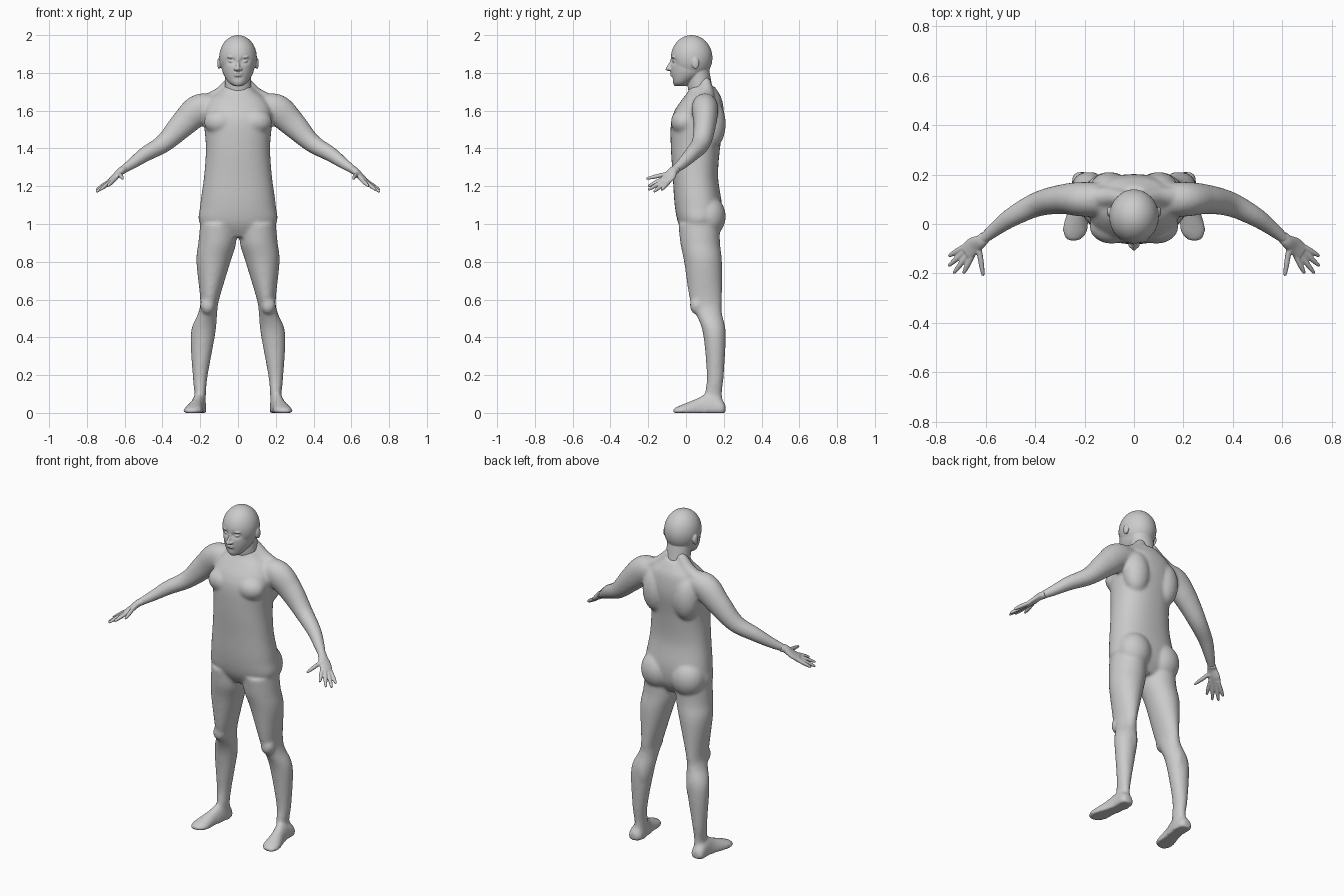
import bpy
import bmesh
from math import sin, cos, pi, exp, copysign
from mathutils import Vector, Matrix

cube = bpy.data.objects.get("Cube")
if cube:
    bpy.data.objects.remove(cube)

grey = bpy.data.materials.new("plain grey")
grey.use_nodes = True
tone = (0.6, 0.6, 0.6, 1)
grey.diffuse_color = tone
grey.node_tree.nodes["Principled BSDF"].inputs["Base Color"].default_value = tone


def spline(rows, steps=6):
    """Smooth interpolation through rows of numbers."""
    padded = [rows[0], *rows, rows[-1]]
    result = []
    for before, start, end, after in zip(padded, padded[1:], padded[2:], padded[3:]):
        for step in range(steps):
            t = step / steps
            row = []
            for p, q, r, s in zip(before, start, end, after):
                slope_in, slope_out = (r - p) / 2, (s - q) / 2
                square = 3 * (r - q) - 2 * slope_in - slope_out
                cubic = 2 * (q - r) + slope_in + slope_out
                row.append(q + t * (slope_in + t * (square + t * cubic)))
            result.append(row)
    return result + [list(rows[-1])]


def skin(bm, rings):
    """Bridge rings of points into a closed shell and return its vertices."""
    loops = [[bm.verts.new(point) for point in ring] for ring in rings]
    for low, high in zip(loops, loops[1:]):
        for i in range(len(low)):
            bm.faces.new((low[i - 1], low[i], high[i], high[i - 1]))
    bm.faces.new(loops[0])
    bm.faces.new(loops[-1])
    return [vert for loop in loops for vert in loop]


def oval(power=2, count=40):
    """Unit outline, boxier for higher powers."""
    def bend(value):
        return copysign(abs(value) ** (2 / power), value)
    angles = [2 * pi * i / count for i in range(count)]
    return [(bend(cos(angle)), bend(sin(angle))) for angle in angles]


def column(bm, rows, power=2):
    """Level slices: height, least x, greatest x, front y, back y."""
    rings = []
    for z, left, right, front, back in spline(rows):
        middle = Vector((left + right, front + back, 2 * z)) / 2
        rings.append([middle + Vector((c * (right - left), s * (back - front), 0)) / 2
                      for c, s in oval(power)])
    return skin(bm, rings)


def centred(bm, rows, power=2):
    """Level slices about the middle: height, half width, front y, back y."""
    return column(bm, [(z, -half, half, front, back) for z, half, front, back in rows], power)


def tube(bm, rows, side):
    """Slices square to a path: x, y, z, radius along side, other radius."""
    rows = spline(rows)
    path = [Vector(row[:3]) for row in rows]
    rings = []
    for i, (*point, wide, thick) in enumerate(rows):
        along = (path[min(i + 1, len(path) - 1)] - path[max(i - 1, 0)]).normalized()
        across = Vector(side)
        across = (across - along * across.dot(along)).normalized()
        up = along.cross(across)
        rings.append([path[i] + across * c * wide + up * s * thick for c, s in oval()])
    return skin(bm, rings)


def blob(bm, centre, radii):
    """Ellipsoid."""
    place = Matrix.Translation(centre) @ Matrix.Diagonal((*radii, 1))
    bmesh.ops.create_icosphere(bm, subdivisions=4, radius=1, matrix=place)


def mirror(bm):
    """Copy everything so far to the other side."""
    everything = bm.verts[:] + bm.edges[:] + bm.faces[:]
    copy = bmesh.ops.duplicate(bm, geom=everything)
    for item in copy["geom"]:
        if isinstance(item, bmesh.types.BMVert):
            item.co.x *= -1


def fuse(name, bm, voxel, rounds):
    """Merge overlapping shells into one smooth skin."""
    bmesh.ops.recalc_face_normals(bm, faces=bm.faces[:])
    mesh = bpy.data.meshes.new(name)
    bm.to_mesh(mesh)
    bm.free()
    mesh.materials.append(grey)
    obj = bpy.data.objects.new(name, mesh)
    bpy.context.collection.objects.link(obj)
    remesh = obj.modifiers.new("merge", "REMESH")
    remesh.mode = "VOXEL"
    remesh.voxel_size = voxel
    remesh.use_smooth_shade = True
    relax = obj.modifiers.new("relax", "SMOOTH")
    relax.factor = 0.5
    relax.iterations = rounds


# Legs
bm = bmesh.new()
column(bm, [(1, .01, .2, -.04, .18), (.9, .01, .21, -.03, .18), (.8, .04, .22, -.01, .19),
            (.6, .1, .2, .02, .19), (.53, .11, .21, .05, .19), (.42, .12, .25, .09, .21),
            (.2, .16, .24, .11, .2), (.1, .17, .23, .1, .19), (.04, .17, .23, .1, .2)])

# Feet, flattened at the sole
foot = tube(bm, [(.21, .21, .02, .02, .02), (.21, .19, .02, .04, .05),
                 (.21, .13, .02, .04, .08), (.22, .07, .01, .04, .07),
                 (.24, -.03, .01, .05, .03), (.24, -.07, .01, .02, .01)], (1, 0, 0))
for vert in foot:
    vert.co.z = max(vert.co.z, 0)

# Arms and the slope from neck to shoulder
tube(bm, [(.1, .1, 1.63, .06, .05), (.2, .1, 1.61, .07, .08), (.29, .1, 1.53, .06, .07),
          (.39, .08, 1.43, .05, .05), (.49, .03, 1.37, .04, .04),
          (.56, -.02, 1.32, .03, .03), (.62, -.07, 1.28, .02, .02)], (0, 1, 0))
tube(bm, [(.03, .1, 1.76, .03, .03), (.1, .11, 1.68, .04, .04),
          (.19, .11, 1.64, .04, .04)], (0, 1, 0))

# Muscles: buttock, chest, shoulder blade, calf, kneecap
blob(bm, (.1, .12, 1.04), (.1, .09, .11))
blob(bm, (.09, -.01, 1.54), (.09, .07, .07))
blob(bm, (.1, .14, 1.53), (.08, .07, .13))
blob(bm, (.17, .17, .42), (.04, .04, .1))
blob(bm, (.16, .06, .57), (.04, .04, .05))
mirror(bm)

# Torso
centred(bm, [(.93, .08, 0, .14), (1, .2, -.04, .18), (1.1, .2, -.06, .19),
             (1.25, .18, -.07, .17), (1.4, .17, -.08, .18), (1.53, .18, -.08, .2),
             (1.6, .18, -.06, .2), (1.66, .15, -.02, .19), (1.7, .1, .01, .17),
             (1.73, .07, .02, .15)], 2.3)
fuse("body", bm, .009, 8)

# Ears, eyelids, nostrils and brows
bm = bmesh.new()
blob(bm, (.1, .05, 1.85), (.01, .02, .03))
blob(bm, (.035, -.058, 1.862), (.016, .014, .009))
blob(bm, (.014, -.084, 1.82), (.009, .014, .008))
blob(bm, (.034, -.062, 1.884), (.024, .014, .007))
mirror(bm)

# Skull and jaw, with hollows for the eyes and under the lips
shell = bmesh.new()
blob(shell, (0, .03, 1.88), (.1, .11, .12))
centred(shell, [(1.73, .02, -.06, 0), (1.75, .05, -.07, .03), (1.8, .08, -.08, .11),
                (1.86, .09, -.08, .13), (1.91, .09, -.07, .12)])
hollows = [(-.036, 1.863, .016), (.036, 1.863, .016), (0, 1.773, .006)]
for vert in shell.verts:
    for x, z, depth in hollows:
        gap = Vector(((vert.co.x - x) / .02, (vert.co.z - z) / .014))
        if vert.co.y < 0:
            vert.co.y += depth * exp(-gap.length_squared)
skull = bpy.data.meshes.new("skull")
shell.to_mesh(skull)
shell.free()
bm.from_mesh(skull)
bpy.data.meshes.remove(skull)

# Neck, nose and lips
centred(bm, [(1.65, .07, .03, .15), (1.72, .07, .01, .14), (1.83, .07, .01, .12)])
centred(bm, [(1.885, .009, -.08, -.04), (1.86, .009, -.086, -.04),
             (1.82, .014, -.109, -.04), (1.81, .009, -.096, -.04)])
for height, half in ((1.797, .026), (1.786, .022)):
    blob(bm, (0, -.072, height), (half, .013, .005))
fuse("head", bm, .004, 3)

# Palms
bm = bmesh.new()
spread = Vector((.6, .7, -.3))
tube(bm, [(.6, -.05, 1.29, .024, .021), (.62, -.07, 1.28, .027, .02),
          (.65, -.09, 1.25, .036, .016), (.68, -.115, 1.226, .034, .011)], spread)
blob(bm, (.63, -.1, 1.26), (.015, .026, .015))

# Fingers fan out from the line of knuckles, then the thumb
first, last = Vector((.645, -.11, 1.245)), Vector((.675, -.085, 1.23))
tips = [(.69, -.2, 1.2), (.73, -.2, 1.18), (.75, -.17, 1.17), (.75, -.13, 1.18)]
fingers = [(first.lerp(last, i / 3), Vector(tip)) for i, tip in enumerate(tips)]
fingers.append((Vector((.63, -.08, 1.27)), Vector((.61, -.21, 1.24))))
for base, tip in fingers:
    tube(bm, [(*base.lerp(tip, t), radius, radius) for t, radius in
              ((0, .011), (.6, .011), (.95, .007), (1, .003))], spread)
mirror(bm)
fuse("hands", bm, .004, 3)
